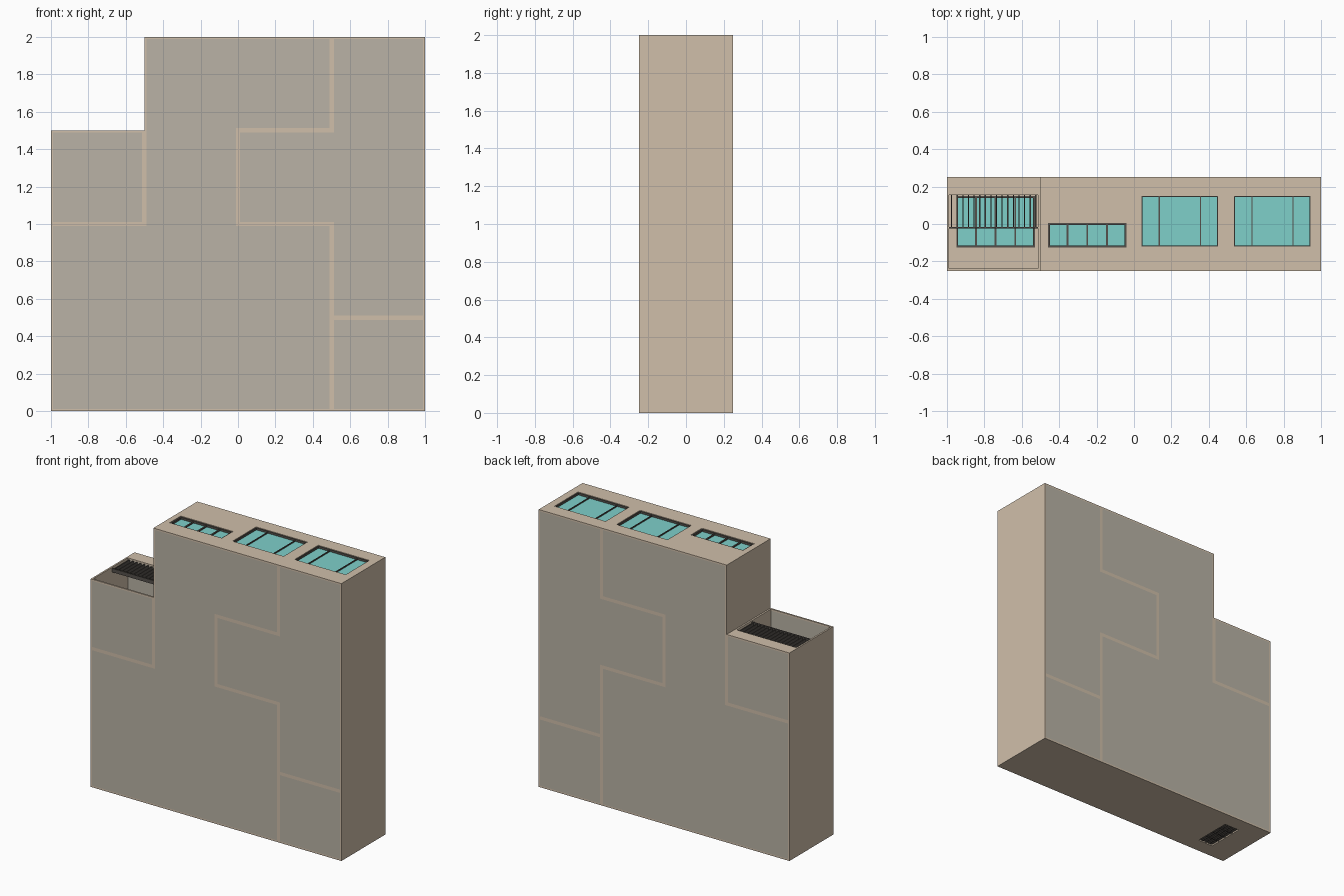
import bpy, bmesh

if "Cube" in bpy.data.objects:
    bpy.data.objects.remove(bpy.data.objects["Cube"])

T = 0.012          # wall thickness
D = 0.25           # half depth


def material(name, rgb):
    m = bpy.data.materials.new(name)
    m.diffuse_color = (*rgb, 1)
    m.use_nodes = True
    m.node_tree.nodes["Principled BSDF"].inputs["Base Color"].default_value = m.diffuse_color
    return m


TAN = material("tan", (0.63, 0.52, 0.40))
GREY = material("panel_grey", (0.49, 0.45, 0.38))
TEAL = material("teal_glass", (0.21, 0.63, 0.59))
DARK = material("dark_frame", (0.09, 0.08, 0.07))


def finish(name, bm, mat):
    bmesh.ops.recalc_face_normals(bm, faces=bm.faces)
    me = bpy.data.meshes.new(name)
    bm.to_mesh(me)
    bm.free()
    ob = bpy.data.objects.new(name, me)
    bpy.context.collection.objects.link(ob)
    if mat:
        me.materials.append(mat)
    return ob


def boxes(name, items, mat):
    """One object from boxes given as (x0, x1, y0, y1, z0, z1)."""
    bm = bmesh.new()
    for x0, x1, y0, y1, z0, z1 in items:
        for v in bmesh.ops.create_cube(bm, size=1)["verts"]:
            v.co = (x1 if v.co.x > 0 else x0,
                    y1 if v.co.y > 0 else y0,
                    z1 if v.co.z > 0 else z0)
    return finish(name, bm, mat)


def inset(poly, t):
    """Move a right-angled counter-clockwise outline inwards."""
    out = []
    for i, (x, z) in enumerate(poly):
        px, pz = poly[i - 1]
        nx, nz = poly[(i + 1) % len(poly)]
        sign = lambda a: (a > 0) - (a < 0)
        ox = -sign(z - pz) - sign(nz - z)
        oz = sign(x - px) + sign(nx - x)
        out.append((x + t * ox, z + t * oz))
    return out


def shell(name, poly):
    bm = bmesh.new()
    rings = [[bm.verts.new((x, y, z)) for x, z in p]
             for p, y in ((poly, -D), (poly, D), (inset(poly, T), D), (inset(poly, T), -D))]
    n = len(poly)
    for k in range(4):
        a, b = rings[k], rings[(k + 1) % 4]
        for i in range(n):
            j = (i + 1) % n
            bm.faces.new((a[i], a[j], b[j], b[i]))
    return finish(name, bm, TAN)


def panel(name, poly, y0, y1):
    bm = bmesh.new()
    f = bm.faces.new([bm.verts.new((x, y0, z)) for x, z in inset(poly, T)])
    ext = bmesh.ops.extrude_face_region(bm, geom=[f])["geom"]
    for v in ext:
        if isinstance(v, bmesh.types.BMVert):
            v.co.y = y1
    if not any(g.is_valid and g == f for g in bm.faces):
        bm.faces.new([v for v in bm.verts if v.co.y == y0])
    return finish(name, bm, GREY)


def window(name, x0, x1, y0, y1, top, bars, w, glass=TEAL):
    """Recessed pane with a rim and cross bars."""
    boxes(name + "_glass", [(x0, x1, y0, y1, top - 0.03, top - 0.018)], glass)
    lo, hi = top - 0.03, top - 0.003
    items = [(x0, x0 + w, y0, y1, lo, hi), (x1 - w, x1, y0, y1, lo, hi),
             (x0, x1, y0, y0 + w, lo, hi), (x0, x1, y1 - w, y1, lo, hi)]
    items += [(b - w / 2, b + w / 2, y0, y1, lo, top - 0.01) for b in bars]
    boxes(name + "_frame", items, DARK)


# interlocking rooms, outlines in x and z
rooms = {
    "terrace": [(-1, 1), (-.5, 1), (-.5, 1.5), (-1, 1.5)],
    "main": [(-1, 0), (.5, 0), (.5, 1), (0, 1), (0, 1.5), (.5, 1.5), (.5, 2),
             (-.5, 2), (-.5, 1), (-1, 1)],
    "right": [(.5, .5), (1, .5), (1, 2), (.5, 2), (.5, 1.5), (0, 1.5), (0, 1), (.5, 1)],
    "corner": [(.5, 0), (1, 0), (1, .5), (.5, .5)],
}

# window openings: x0, x1, y0, y1, top, bars, bar width
windows = {
    "skylight_right": (.535, .945, -.12, .15, 2, (.63, .85), .006),
    "skylight_middle": (.04, .45, -.12, .15, 2, (.135, .355), .006),
    "skylight_small": (-.46, -.04, -.125, .005, 2, (-.355, -.25, -.145), .01),
    "floor_light": (-.95, -.53, -.125, .15, 1.014, (-.845, -.74, -.635), .01),
}
VENT = (-.81, -.69, -.14, .14)

# cutters for skylights, terrace opening and floor vent
holes = [(*w[:4], w[4] - 0.04, w[4] + 0.02) for w in windows.values()]
holes += [(-1 + T, -.5 - T, -D + T, .155, 1.47, 1.53), (*VENT, -.02, .03)]
cutter = boxes("opening_cutter", holes, None)
cutter.hide_render = True
cutter.hide_viewport = False
cutter.display_type = 'WIRE'

for name, poly in rooms.items():
    ob = shell(name + "_shell", poly)
    mod = ob.modifiers.new("openings", 'BOOLEAN')
    mod.operation = 'DIFFERENCE'
    mod.solver = 'EXACT'
    mod.object = cutter
    panel(name + "_front_panel", poly, -D, -D + T)
    panel(name + "_back_panel", poly, D - T, D)

for name, args in windows.items():
    window(name, *args)

# terrace inner back wall
boxes("terrace_inner_wall", [(-1 + T, -.5 - T, .158, .17, 1 + T, 1.5 - T)], GREY)

# terrace sunshade: slats with rails
slats = [(x - .003, x + .003, -.02, .158, 1.47, 1.49)
         for x in [-.975 + i * .03 for i in range(16)]]
slats.append((-1 + T, -.5 - T, -.024, -.016, 1.465, 1.492))
boxes("sunshade_slats", slats, DARK)

# floor vent under the building
x0, x1, y0, y1 = VENT
boxes("vent_plate", [(x0, x1, y0, y1, .010, .016)], DARK)
grille = [(x0 + i * .03 - .003, x0 + i * .03 + .003, y0, y1, .004, .011) for i in range(1, 4)]
grille += [(x0, x1, y0 + i * .07 - .003, y0 + i * .07 + .003, .004, .011) for i in range(1, 4)]
boxes("vent_grille", grille, DARK)
